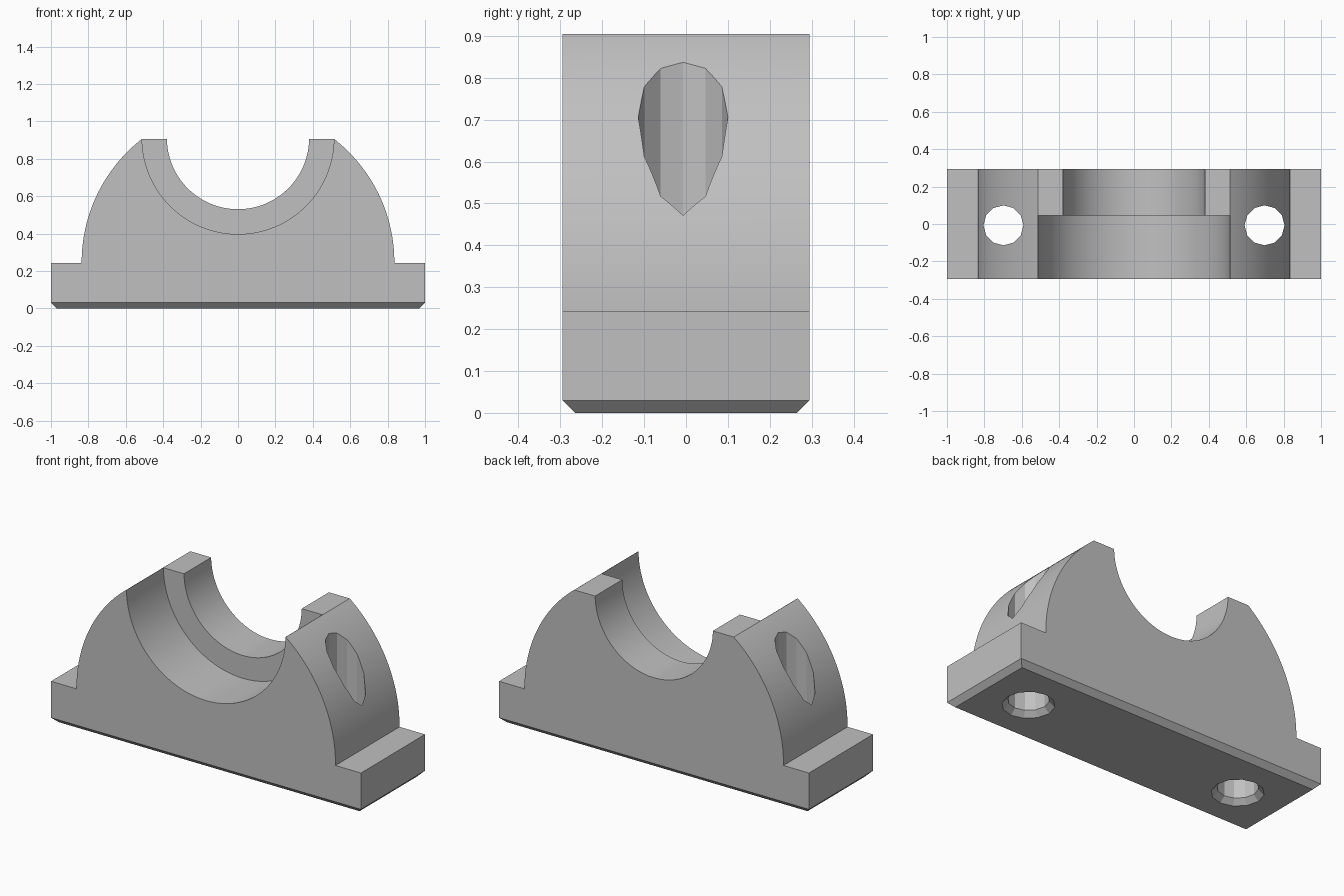
import bpy, bmesh
from math import sin, cos, asin, pi, radians
from mathutils import Matrix, Vector

if "Cube" in bpy.data.objects:
    bpy.data.objects.remove(bpy.data.objects["Cube"], do_unlink=True)

HALF_DEPTH = 0.295
FOOT_TOP, TOP = 0.242, 0.905
CHAMFER = 0.03
ARCH_R, ARCH_Z = 0.836, 0.246
BORE_Z = 0.91
HOLE_X, HOLE_Y, HOLE_R = 0.698, -0.007, 0.107

grey = bpy.data.materials.new("plain grey")
grey.use_nodes = True
colour = (0.53, 0.53, 0.53, 1)
grey.diffuse_color = colour
grey.node_tree.nodes["Principled BSDF"].inputs["Base Color"].default_value = colour


def make_object(name, bm):
    bmesh.ops.recalc_face_normals(bm, faces=bm.faces)
    mesh = bpy.data.meshes.new(name)
    bm.to_mesh(mesh)
    bm.free()
    mesh.materials.append(grey)
    obj = bpy.data.objects.new(name, mesh)
    bpy.context.collection.objects.link(obj)
    return obj


def cone_cutter(name, r1, r2, start, end, centre, segments, along_y=False):
    """Cone or cylinder spanning start..end on z, or on y."""
    bm = bmesh.new()
    bmesh.ops.create_cone(bm, cap_ends=True, segments=segments, radius1=r1,
                          radius2=r2, depth=end - start)
    place = Matrix.Translation((0, 0, (start + end) / 2))
    if along_y:
        place = Matrix.Rotation(-pi / 2, 4, "X") @ place
    bm.transform(Matrix.Translation(centre) @ place)
    obj = make_object(name, bm)
    obj.hide_render = True
    return obj


# Body: foot with a domed saddle, extruded front to back
a0 = asin((FOOT_TOP - ARCH_Z) / ARCH_R)
a1 = asin((TOP - ARCH_Z) / ARCH_R)
steps = 32
angles = [a0 + (a1 - a0) * i / steps for i in range(steps + 1)]
right = [(1, 0), (1, FOOT_TOP)]
right += [(ARCH_R * cos(a), ARCH_Z + ARCH_R * sin(a)) for a in angles]
profile = right + [(-x, z) for x, z in reversed(right)]

bm = bmesh.new()
front = bm.faces.new([bm.verts.new((x, -HALF_DEPTH, z)) for x, z in profile])
extruded = bmesh.ops.extrude_face_region(bm, geom=[front], use_keep_orig=True)
back_verts = [g for g in extruded["geom"] if isinstance(g, bmesh.types.BMVert)]
bmesh.ops.translate(bm, verts=back_verts, vec=Vector((0, 2 * HALF_DEPTH, 0)))
bmesh.ops.recalc_face_normals(bm, faces=bm.faces)

# Chamfer around the underside
bottom = [e for e in bm.edges if all(v.co.z < 0.001 for v in e.verts)]
bmesh.ops.bevel(bm, geom=bottom, offset=CHAMFER, segments=1, affect="EDGES")
body = make_object("bearing_saddle", bm)

# Stepped bore: wide at the front, narrow through to the back
cutters = [
    cone_cutter("wide_bore_cutter", 0.513, 0.513, -0.5, 0.045,
                (0, 0, BORE_Z), 128, True),
    cone_cutter("narrow_bore_cutter", 0.38, 0.38, -0.6, 0.6,
                (0, 0, BORE_Z), 128, True),
]

# Bolt holes with countersinks underneath
for side, sign in (("left", 1), ("right", -1)):
    centre = (sign * HOLE_X, HOLE_Y, 0)
    cutters.append(cone_cutter(side + "_bolt_hole_cutter", HOLE_R, HOLE_R,
                               -0.2, 1.2, centre, 12))
    cutters.append(cone_cutter(side + "_countersink_cutter",
                               HOLE_R + 2 * CHAMFER, HOLE_R - CHAMFER / 2,
                               -CHAMFER, CHAMFER * 1.5, centre, 12))

for cutter in cutters:
    cut = body.modifiers.new(cutter.name, "BOOLEAN")
    cut.operation = "DIFFERENCE"
    cut.solver = "EXACT"
    cut.object = cutter

# Bake the cuts and drop the cutters
bpy.context.view_layer.update()
graph = bpy.context.evaluated_depsgraph_get()
baked = bpy.data.meshes.new_from_object(body.evaluated_get(graph))
body.modifiers.clear()
body.data = baked
for cutter in cutters:
    bpy.data.objects.remove(cutter, do_unlink=True)

# One colour all over, smooth curves with crisp edges
baked.materials.clear()
baked.materials.append(grey)
for face in baked.polygons:
    face.material_index = 0
bpy.ops.object.select_all(action="DESELECT")
body.select_set(True)
bpy.context.view_layer.objects.active = body
bpy.ops.object.shade_smooth_by_angle(angle=radians(20))
